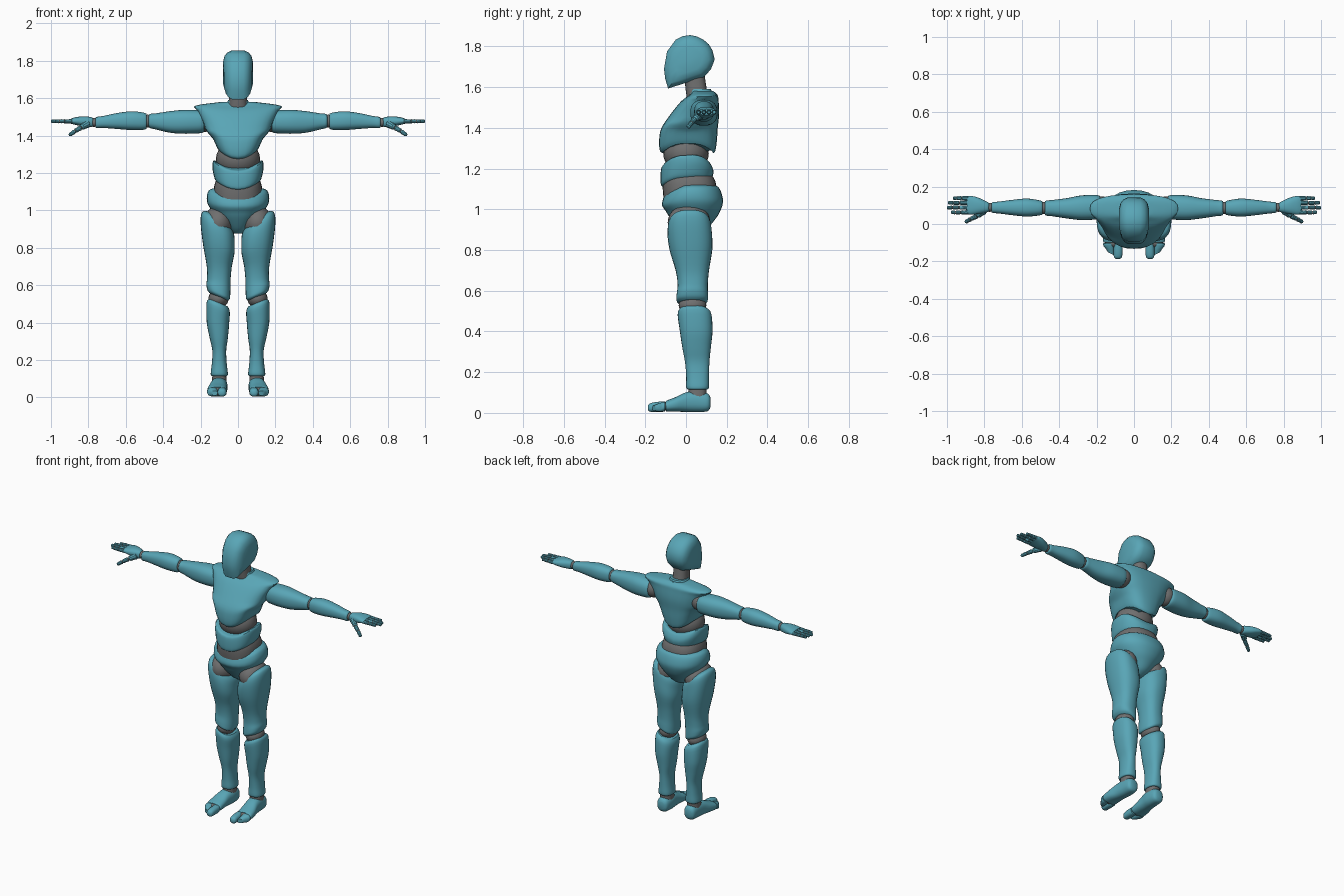
import bpy, bmesh, math
from mathutils import Vector

if "Cube" in bpy.data.objects:
    bpy.data.objects.remove(bpy.data.objects["Cube"], do_unlink=True)


def make_material(name, color):
    mat = bpy.data.materials.new(name)
    mat.use_nodes = True
    mat.diffuse_color = color
    mat.node_tree.nodes["Principled BSDF"].inputs["Base Color"].default_value = color
    return mat


TEAL = make_material("teal_shell", (0.10, 0.38, 0.47, 1))
GRAY = make_material("gray_joint", (0.16, 0.16, 0.16, 1))


def clamp(value):
    return max(0.0, min(1.0, value))


def finish(name, bm, mat):
    bmesh.ops.recalc_face_normals(bm, faces=bm.faces)
    mesh = bpy.data.meshes.new(name)
    bm.to_mesh(mesh)
    bm.free()
    mesh.materials.append(mat)
    obj = bpy.data.objects.new(name, mesh)
    bpy.context.collection.objects.link(obj)
    bpy.ops.object.select_all(action='DESELECT')
    obj.select_set(True)
    bpy.context.view_layer.objects.active = obj
    bpy.ops.object.shade_smooth_by_angle(angle=math.radians(35))
    return obj


def bridge(bm, rings):
    """Skin a list of point rings and close both ends."""
    loops = [[bm.verts.new(p) for p in ring] for ring in rings]
    count = len(loops[0])
    for low, high in zip(loops, loops[1:]):
        for i in range(count):
            j = (i + 1) % count
            bm.faces.new((low[i], low[j], high[j], high[i]))
    bm.faces.new(loops[0])
    bm.faces.new(loops[-1])


def smooth_rows(rows, steps=4):
    """Catmull-Rom interpolation between the given section rows."""
    result = []
    for i in range(len(rows) - 1):
        a, b, c, d = (rows[max(0, i - 1)], rows[i], rows[i + 1],
                      rows[min(len(rows) - 1, i + 2)])
        for k in range(steps):
            t = k / steps
            result.append([q + t / 2 * (r - p + t * (2 * p - 5 * q + 4 * r - s
                           + t * (3 * (q - r) + s - p)))
                           for p, q, r, s in zip(a, b, c, d)])
    return result + [rows[-1]]


def loft(name, axis, rows, mat=TEAL, side=1, warp=None, power=2.4, sides=28):
    """Rows are (station, centre u, centre v, half width u, half width v)."""
    rings = []
    for t, cu, cv, hu, hv in smooth_rows(rows):
        ring = []
        for i in range(sides):
            angle = math.tau * i / sides
            c, s = math.cos(angle), math.sin(angle)
            u = cu + hu * math.copysign(abs(c) ** (2 / power), c)
            v = cv + hv * math.copysign(abs(s) ** (2 / power), s)
            p = Vector({'x': (t, u, v), 'y': (u, t, v), 'z': (u, v, t)}[axis])
            if warp:
                warp(p)
            p.x *= side
            ring.append(p)
        rings.append(ring)
    bm = bmesh.new()
    bridge(bm, rings)
    return finish(name, bm, mat)


def ball(name, center, radii, side=1, mat=GRAY):
    bm = bmesh.new()
    bmesh.ops.create_uvsphere(bm, u_segments=24, v_segments=14, radius=1)
    for v in bm.verts:
        v.co = Vector(center) + Vector(a * b for a, b in zip(v.co, radii))
        v.co.x *= side
    return finish(name, bm, mat)


def segment(name, start, end, r_start, r_end, side=1):
    """Round-ended finger piece between two points."""
    a, b = Vector(start), Vector(end)
    turn = (b - a).to_track_quat('Z', 'Y')
    rings = []
    for t, scale in ((0, .6), (.12, 1), (.5, .92), (.85, 1), (1, .55)):
        r = (r_start + (r_end - r_start) * t) * scale
        ring = [a.lerp(b, t) + turn @ Vector((r * math.cos(math.tau * i / 10),
                r * math.sin(math.tau * i / 10), 0)) for i in range(10)]
        rings.append([Vector((p.x * side, p.y, p.z)) for p in ring])
    bm = bmesh.new()
    bridge(bm, rings)
    return finish(name, bm, TEAL)


# Head: side profile swept across the width, slimmer toward the face
profile = [(-.088, 1.593), (-.102, 1.64), (-.108, 1.69), (-.093, 1.775), (-.05, 1.833),
           (-.015, 1.85), (.02, 1.855), (.055, 1.848), (.085, 1.833), (.112, 1.81),
           (.13, 1.78), (.141, 1.735), (.122, 1.686), (.088, 1.65), (.02, 1.627)]
middle = Vector((.015, 1.73))
half = [(.035, 1), (.058, .91), (.072, .77), (.08, .52)]
rings = []
for x, scale in [(-x, s) for x, s in reversed(half)] + half:
    ring = []
    for point in profile:
        y, z = middle + (Vector(point) - middle) * scale
        ring.append((x * (1 - .15 * clamp(-y / .1)), y, z))
    rings.append(ring)
bm = bmesh.new()
bridge(bm, rings)
finish("head", bm, TEAL)

# Neck
loft("neck", 'z', [(1.54, 0, .06, .055, .055), (1.59, 0, .05, .048, .052),
                   (1.67, 0, .04, .045, .05)], GRAY)
loft("collar", 'z', [(1.55, 0, .075, .075, .065), (1.575, 0, .07, .06, .058),
                     (1.59, 0, .066, .052, .056)])


# Chest, with a lower edge arched over the sides
def arch_chest(p):
    p.z += .075 * clamp(abs(p.x) / .13) ** 2 * clamp((1.44 - p.z) / .15)


loft("chest", 'z', [(1.275, 0, .01, .105, .125), (1.29, 0, .008, .12, .137),
                    (1.34, 0, .01, .14, .142), (1.40, 0, .018, .165, .138),
                    (1.47, 0, .045, .187, .118), (1.53, 0, .068, .215, .092),
                    (1.56, 0, .085, .228, .07), (1.58, 0, .085, .09, .05)],
     warp=arch_chest, power=2.5)
ball("upper_abdomen", (0, 0, 1.275), (.118, .112, .1))


# Waist band rises at the sides
def arch_band(p):
    p.z += .055 * clamp(abs(p.x) / .13) ** 2 + .02 * clamp(p.y / .13)


loft("waist_band", 'z', [(1.11, 0, 0, .11, .11), (1.12, 0, 0, .125, .123),
                         (1.165, 0, .005, .136, .13), (1.205, 0, 0, .134, .12),
                         (1.215, 0, 0, .115, .105)], warp=arch_band)
loft("lower_abdomen", 'z', [(1.0, 0, .02, .12, .12), (1.07, 0, .02, .13, .132),
                            (1.14, 0, .015, .125, .128), (1.19, 0, .01, .1, .1)], GRAY)


# Pelvis, with a top edge dipping toward the front
def dip_pelvis(p):
    p.z -= .045 * clamp(-p.y / .12) * clamp((p.z - .99) / .1)


loft("pelvis", 'z', [(.878, 0, .03, .025, .03), (.9, 0, .035, .05, .065),
                     (.94, 0, .035, .088, .1), (.98, 0, .035, .125, .128),
                     (1.03, 0, .033, .16, .148), (1.07, 0, .03, .167, .147),
                     (1.105, 0, .027, .157, .135), (1.118, 0, .025, .135, .115)],
     warp=dip_pelvis, power=2.2)


# Leg joints slant down toward the inside
def slant_thigh(p):
    p.z += (p.x - .1) * (.7 * clamp((p.z - .7) / .2) + .4 * clamp((.65 - p.z) / .08))


def slant_shin(p):
    p.z += .4 * (p.x - .1) * clamp((p.z - .4) / .08)


def round_toes(p):
    p.y += .5 * max(0, p.x - .09) * clamp((-.11 - p.y) / .05)


for side, label in ((1, "left_"), (-1, "right_")):
    # Leg
    ball(label + "hip_joint", (.105, .015, .935), (.078, .105, .09), side)
    loft(label + "thigh", 'z', [(.537, .103, .03, .05, .06), (.55, .104, .03, .06, .076),
                                (.58, .105, .031, .064, .077), (.63, .103, .033, .063, .074),
                                (.70, .1, .031, .067, .082), (.80, .104, .024, .085, .105),
                                (.88, .109, .018, .091, .109), (.93, .106, .018, .084, .1),
                                (.952, .102, .018, .06, .078)], side=side, warp=slant_thigh)
    ball(label + "knee_joint", (.104, .032, .528), (.054, .068, .05), side)
    loft(label + "shin", 'z', [(.115, .1, .057, .038, .046), (.125, .1, .057, .046, .056),
                               (.18, .1, .057, .04, .056), (.25, .1, .055, .037, .06),
                               (.32, .103, .052, .049, .07), (.40, .107, .05, .06, .08),
                               (.48, .106, .042, .062, .083), (.505, .105, .037, .05, .068)],
         side=side, warp=slant_shin)
    loft(label + "ankle", 'z', [(.07, .1, .055, .04, .045), (.14, .1, .057, .036, .044)],
         GRAY, side)
    loft(label + "foot", 'y', [(.12, .1, .052, .022, .024), (.105, .1, .052, .038, .044),
                               (.05, .1, .056, .044, .052), (0, .105, .053, .045, .048),
                               (-.05, .111, .042, .051, .036), (-.092, .113, .034, .052, .028),
                               (-.1, .113, .034, .046, .022)], side=side)
    ball(label + "toe_joint", (.112, -.1, .032), (.042, .025, .021), side)
    loft(label + "big_toe", 'y', [(-.102, .083, .031, .019, .02), (-.108, .084, .031, .023, .025),
                                  (-.15, .085, .029, .024, .024), (-.178, .086, .026, .021, .02),
                                  (-.187, .086, .025, .01, .01)], side=side)
    loft(label + "outer_toes", 'y', [(-.102, .137, .031, .024, .018), (-.108, .137, .031, .028, .023),
                                     (-.15, .134, .026, .026, .02), (-.175, .125, .023, .015, .013)],
         side=side, warp=round_toes)

    # Arm
    ball(label + "shoulder_joint", (.175, .088, 1.48), (.06, .06, .06), side)
    loft(label + "upper_arm", 'x', [(.178, .09, 1.475, .05, .048), (.195, .09, 1.474, .064, .06),
                                    (.28, .087, 1.474, .066, .064), (.36, .084, 1.473, .054, .058),
                                    (.44, .085, 1.476, .043, .043), (.47, .085, 1.478, .04, .038),
                                    (.478, .085, 1.478, .03, .028)], side=side)
    ball(label + "elbow_joint", (.483, .086, 1.478), (.032, .033, .034), side)
    loft(label + "forearm", 'x', [(.488, .086, 1.477, .03, .034), (.5, .086, 1.477, .039, .045),
                                  (.57, .088, 1.48, .048, .05), (.65, .088, 1.478, .041, .042),
                                  (.72, .088, 1.473, .032, .032), (.755, .088, 1.47, .029, .03),
                                  (.762, .088, 1.47, .022, .022)], side=side)
    ball(label + "wrist_joint", (.77, .089, 1.471), (.026, .024, .024), side)
    loft(label + "palm", 'x', [(.775, .09, 1.471, .022, .02), (.785, .091, 1.472, .028, .027),
                               (.83, .097, 1.476, .043, .027), (.87, .1, 1.478, .05, .02),
                               (.893, .1, 1.477, .047, .014)], side=side)

    # Fingers in three pieces with small joints
    for finger, y, tip in (("index", .062, .978), ("middle", .088, 1.0),
                           ("ring", .113, .994), ("little", .138, .968)):
        cuts = [.885 + (tip - .885) * f for f in (0, .45, .75, 1)]
        for i in range(3):
            segment(f"{label}{finger}_finger_{i + 1}", (cuts[i], y, 1.477),
                    (cuts[i + 1], y, 1.476), .0125 - i * .001, .0115 - i * .001, side)
        for x in cuts[:3]:
            ball(f"{label}{finger}_knuckle", (x, y, 1.477), (.008, .008, .008), side)

    # Thumb
    base, bend, knuckle, tip = ((.80, .075, 1.465), (.84, .042, 1.443),
                                (.873, .026, 1.423), (.902, .01, 1.402))
    segment(label + "thumb_base", base, bend, .023, .015, side)
    segment(label + "thumb_middle", bend, knuckle, .014, .012, side)
    segment(label + "thumb_tip", knuckle, tip, .0125, .01, side)
    for joint in (bend, knuckle):
        ball(label + "thumb_joint", joint, (.0095, .0095, .0095), side)
